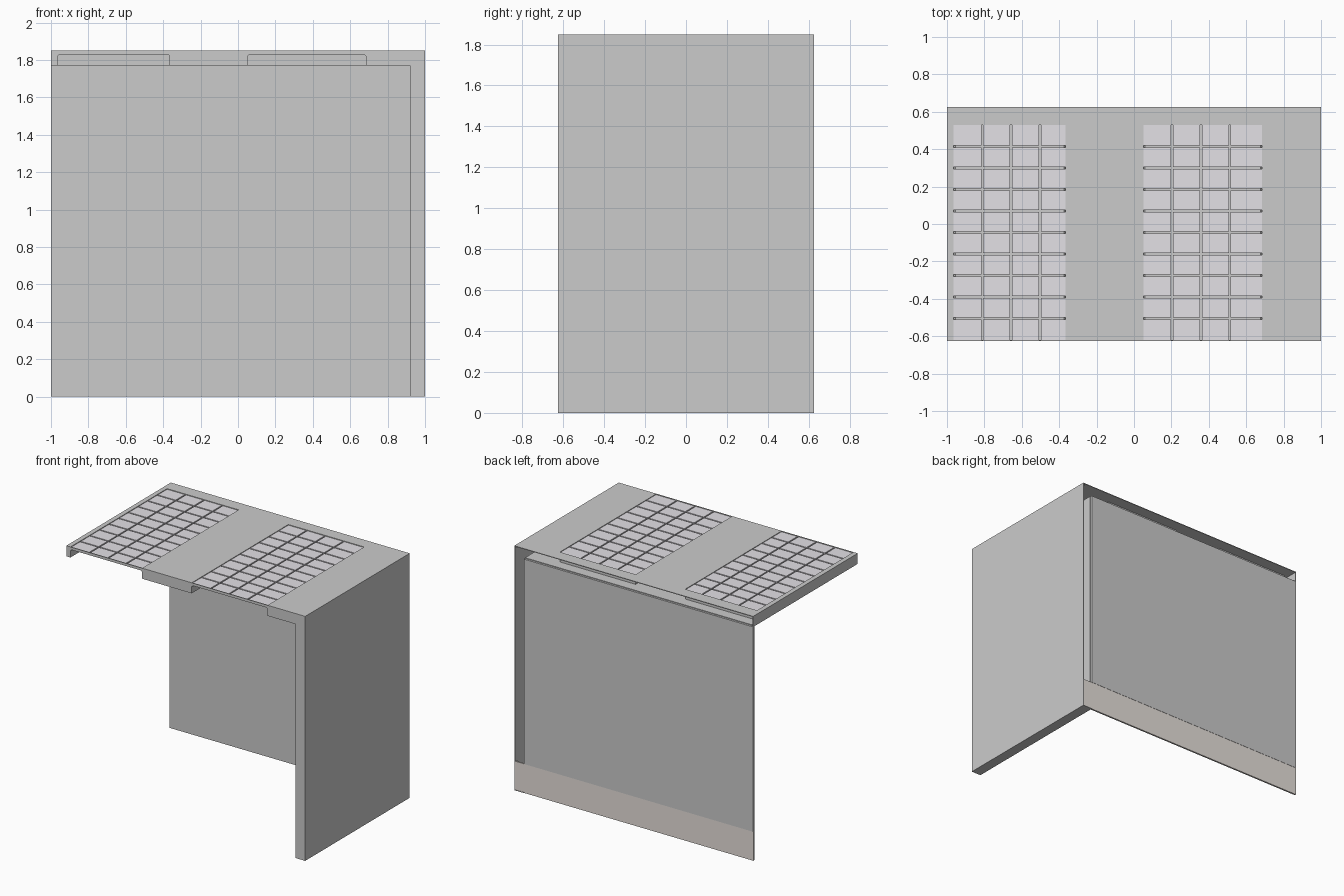
import bpy, bmesh

if "Cube" in bpy.data.objects:
    bpy.data.objects.remove(bpy.data.objects["Cube"])

X, Y, Z = 1.0, 0.625, 1.85        # half width, half depth, height
IX, IZ = 0.92, 1.77               # inner face of the side wall and of the roof
T = 0.005                         # sheet thickness
WINDOWS = [(-0.965, -0.365), (0.05, 0.685)]
WY0, WY1, TRAY_Z = -0.62, 0.53, 1.83


def make(name, bm, color=None):
    bmesh.ops.recalc_face_normals(bm, faces=bm.faces)
    me = bpy.data.meshes.new(name)
    bm.to_mesh(me)
    bm.free()
    ob = bpy.data.objects.new(name, me)
    bpy.context.collection.objects.link(ob)
    if color:
        mat = bpy.data.materials.new(name + "_colour")
        mat.diffuse_color = color
        mat.use_nodes = True
        mat.node_tree.nodes["Principled BSDF"].inputs["Base Color"].default_value = mat.diffuse_color
        me.materials.append(mat)
    return ob


def boxes(name, items, color=None):
    bm = bmesh.new()
    for x0, x1, y0, y1, z0, z1 in items:
        vs = bmesh.ops.create_cube(bm, size=1)["verts"]
        for v in vs:
            v.co = (x1 if v.co.x > 0 else x0,
                    y1 if v.co.y > 0 else y0,
                    z1 if v.co.z > 0 else z0)
    return make(name, bm, color)


def arch(x0, x1):
    # tray cross-section with small chamfered upper corners
    c = 0.01
    return [(x0, IZ), (x0, TRAY_Z - c), (x0 + c, TRAY_Z),
            (x1 - c, TRAY_Z), (x1, TRAY_Z - c), (x1, IZ)]


(a0, a1), (b0, b1) = WINDOWS

# Roof skin with two window openings
skin = [(x0, x1, -Y, Y, Z - T, Z) for x0, x1 in [(-X, a0), (a1, b0), (b1, X)]]
for x0, x1 in WINDOWS:
    skin += [(x0, x1, WY1, Y, Z - T, Z), (x0, x1, -Y, WY0, TRAY_Z, Z)]
boxes("roof_skin", skin)

# Inner ceiling, left out below the trays
ceil = [(x0, x1, -Y, Y - 0.015, IZ, IZ + T) for x0, x1 in [(-X, a0), (a1, b0), (b1, IX)]]
ceil += [(x0, x1, WY1, Y - 0.015, IZ, IZ + T) for x0, x1 in WINDOWS]
boxes("ceiling", ceil)

# Roof end, outer and inner side wall, wall foot
boxes("roof_end", [(-X, -X + T, -Y, Y, IZ, Z)])
boxes("side_wall_outer", [(X - T, X, -Y, Y, 0, Z)])
boxes("side_wall_inner", [(IX, IX + T, -Y, Y - 0.015, 0, IZ)])
boxes("side_wall_foot", [(IX, X, -Y, Y, 0, T)])

# Back wall sheet, rear cover and skirting
boxes("back_wall", [(-X, IX, Y - 0.015, Y - 0.012, 0, IZ)])
boxes("back_cover", [(-X, IX, Y - 0.012, Y, 0.22, IZ)])
boxes("skirting", [(-X, X, Y - 0.012, Y - 0.002, 0, 0.22)], (0.80, 0.75, 0.71, 1))

# Front edge: L-shaped outline with the two tray notches
bm = bmesh.new()
outline = [(-X, Z), (-X, IZ)] + arch(a0, a1) + arch(b0, b1) + [(IX, IZ), (IX, 0), (X, 0), (X, Z)]
face = bm.faces.new([bm.verts.new((x, -Y, z)) for x, z in outline])
ext = bmesh.ops.extrude_face_region(bm, geom=[face], use_keep_orig=True)["geom"]
bmesh.ops.translate(bm, vec=(0, T, 0),
                    verts=[g for g in ext if isinstance(g, bmesh.types.BMVert)])
make("front_edge", bm)

for side, (x0, x1) in zip(("left", "right"), WINDOWS):
    # Tray sunk into the roof underside, open to the front and below
    bm = bmesh.new()
    front, back = [[bm.verts.new((x, y, z)) for x, z in arch(x0, x1)] for y in (-Y, WY1)]
    for i in range(len(front) - 1):
        bm.faces.new((front[i], front[i + 1], back[i + 1], back[i]))
    bm.faces.new(back)
    make(side + "_tray", bm)

    # Collar between the tray and the roof skin
    boxes(side + "_collar", [
        (x0 - T, x0, WY0, WY1, TRAY_Z, Z),
        (x1, x1 + T, WY0, WY1, TRAY_Z, Z),
        (x0, x1, WY1, WY1 + T, TRAY_Z, Z)])

    # Tiles, 4 columns by 10 rows, parted by narrow grooves
    g, dx, dy = 0.005, 0.154, (WY1 - WY0) / 10
    cols = [x0] + [x0 + dx * i for i in (1, 2, 3)] + [x1]
    tiles = []
    for i in range(4):
        l = cols[i] + (g if i else 0)
        r = cols[i + 1] - (g if i < 3 else 0)
        for j in range(10):
            tiles.append((l, r, WY0 + dy * j + (g if j else 0),
                          WY0 + dy * (j + 1) - (g if j < 9 else 0),
                          TRAY_Z, Z - 0.005))
    boxes(side + "_tiles", tiles, (0.77, 0.75, 0.79, 1))
